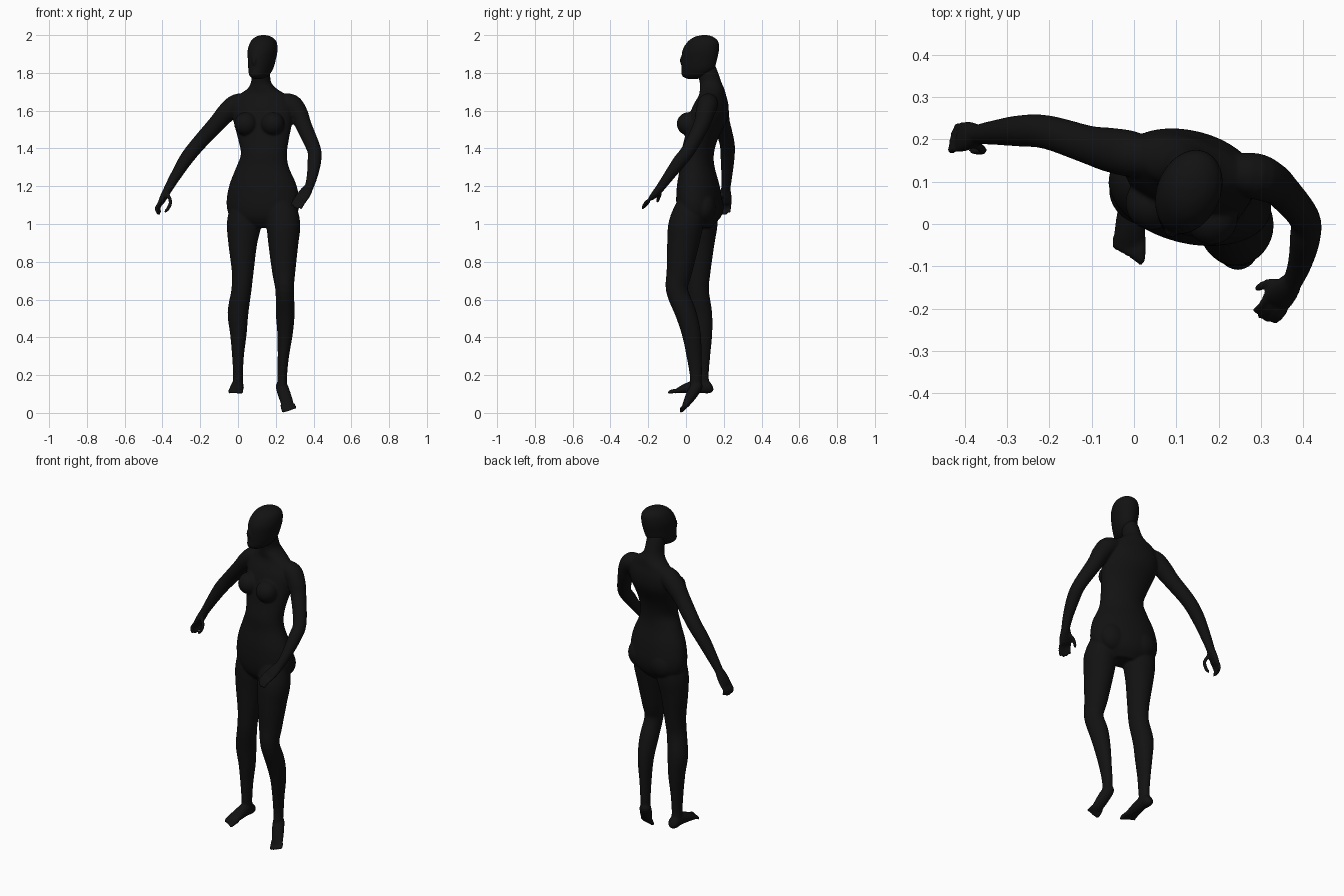
import bpy, bmesh
from math import sin, cos, tau
from mathutils import Vector as V, Matrix

black = bpy.data.materials.new("black")
black.diffuse_color = (0.006, 0.006, 0.006, 1)


def spline(p, steps=4):
    """Catmull-Rom through tuples of any length."""
    out = []
    for i in range(len(p) - 1):
        a, b, c, d = p[max(i - 1, 0)], p[i], p[i + 1], p[min(i + 2, len(p) - 1)]
        for s in range(steps):
            t = s / steps
            out.append([0.5 * (2 * q + (r - o) * t + (2 * o - 5 * q + 4 * r - e) * t * t
                               + (3 * q - o - 3 * r + e) * t ** 3)
                        for o, q, r, e in zip(a, b, c, d)])
    return out + [list(p[-1])]


def tube(bm, pts, side=(1, 0, 0), n=24, flat=False):
    """Loft of ellipses; each point is x, y, z, half width, half depth."""
    pts = spline([p if len(p) == 5 else (*p, p[3]) for p in pts])
    rings = []
    for i, p in enumerate(pts):
        t = V(pts[min(i + 1, len(pts) - 1)][:3]) - V(pts[max(i - 1, 0)][:3])
        t = V((0, 0, 1)) if flat else t.normalized()
        u = V(side)
        u = (u - t * u.dot(t)).normalized()
        v = t.cross(u)
        a, b = max(p[3], 0.002), max(p[4], 0.002)
        rings.append([bm.verts.new(V(p[:3]) + u * a * cos(tau * k / n) + v * b * sin(tau * k / n))
                      for k in range(n)])
    for r, s in zip(rings, rings[1:]):
        for k in range(n):
            bm.faces.new((r[k], r[(k + 1) % n], s[(k + 1) % n], s[k]))
    bm.faces.new(rings[0][::-1])
    bm.faces.new(rings[-1])


def ball(bm, c, r):
    m = Matrix.Translation(c) @ Matrix.Diagonal((*r, 1))
    bmesh.ops.create_uvsphere(bm, u_segments=24, v_segments=16, radius=1, matrix=m)


def digit(bm, pts, r):
    """Finger or toe with a rounded tip."""
    p = [(*q, r) for q in pts]
    tip = V(pts[-1]) + (V(pts[-1]) - V(pts[-2])).normalized() * r
    tube(bm, p[:-1] + [(*pts[-1], r * 0.85), (*tip, 0.002)], (0.6, 0.8, 0.1), 10)


def hand(bm, wrist, knuckle, across, bend, tip, thumb):
    w, k, ac = V(wrist), V(knuckle), V(across).normalized()
    m = w.lerp(k, 0.5)
    tube(bm, [(*w, .024, .022), (*m, .034, .02), (*k, .037, .014), (*(k + (k - w) * .12), .03, .006)], ac)
    for i in range(4):
        b = k + ac * (i - 1.5) * 0.019
        s = (0.9, 1, 1, 0.85)[i]
        digit(bm, [b, b + V(bend) * s, b + V(tip) * s], 0.0085)
    digit(bm, thumb, 0.010)


def finish(bm, name, voxel):
    bmesh.ops.recalc_face_normals(bm, faces=bm.faces)
    me = bpy.data.meshes.new(name)
    bm.to_mesh(me)
    bm.free()
    me.materials.append(black)
    ob = bpy.data.objects.new(name, me)
    bpy.context.collection.objects.link(ob)
    for f in me.polygons:
        f.use_smooth = True
    rm = ob.modifiers.new("fuse", 'REMESH')
    rm.mode, rm.voxel_size, rm.use_smooth_shade = 'VOXEL', voxel, True
    sm = ob.modifiers.new("soften", 'SMOOTH')
    sm.factor, sm.iterations = 0.5, 4


body = bmesh.new()
yaw = V((0.97, -0.24, 0))      # the trunk is turned a little
front = V((-0.24, -0.97, 0))

# trunk and neck
tube(body, [(.132, .07, .98, .09, .06), (.132, .07, 1.03, .17, .10), (.132, .07, 1.1, .196, .115),
            (.132, .065, 1.2, .183, .108), (.13, .06, 1.3, .142, .088), (.137, .06, 1.37, .124, .085),
            (.135, .08, 1.45, .137, .085), (.132, .115, 1.55, .16, .098), (.132, .13, 1.62, .162, .09),
            (.13, .14, 1.68, .13, .068), (.128, .138, 1.715, .08, .064), (.122, .13, 1.75, .053, .058),
            (.122, .115, 1.8, .048, .056), (.125, .105, 1.84, .045, .05)], yaw, 40, True)

# chest and seat
for s in (-1, 1):
    ball(body, V((.132, .11, 1.53)) + yaw * s * .073 + front * .08, (.062, .064, .062))
    ball(body, V((.132, .07, 1.09)) + yaw * s * .085 - front * .045, (.085, .065, .085))

# arms
tube(body, [(.06, .15, 1.65, .04), (-.005, .165, 1.635, .054), (-.06, .176, 1.59, .052),
            (-.11, .188, 1.535, .045), (-.205, .217, 1.43, .04), (-.27, .22, 1.35, .037),
            (-.33, .216, 1.255, .029), (-.365, .212, 1.195, .024), (-.378, .208, 1.17, .022)], (0, 1, 0))
tube(body, [(.21, .125, 1.65, .04), (.28, .115, 1.635, .054), (.32, .1, 1.585, .05),
            (.348, .08, 1.52, .043), (.402, .015, 1.395, .037), (.404, -.035, 1.33, .036),
            (.393, -.09, 1.255, .029), (.378, -.13, 1.2, .024), (.37, -.145, 1.18, .022)], (1, 0, 0))

# hands
hand(body, (-.368, .211, 1.19), (-.408, .205, 1.115), (0.25, 1, 0),
     (-.02, -.002, -.035), (-.012, -.004, -.062),
     [(-.375, .19, 1.16), (-.357, .175, 1.12), (-.368, .172, 1.085), (-.383, .174, 1.068)])
hand(body, (.376, -.133, 1.195), (.338, -.18, 1.14), (0.75, -0.45, -0.35),
     (-.015, -.027, -.022), (-.032, -.042, -.052),
     [(.35, -.14, 1.17), (.322, -.138, 1.155), (.302, -.146, 1.135), (.293, -.152, 1.12)])

# legs
tube(body, [(.04, .085, 1.1, .08, .08), (.032, .082, 1.0, .091, .085), (.025, .075, .9, .077, .076),
            (.025, .066, .75, .058, .064), (.018, .062, .65, .053, .059), (.0, .078, .53, .055, .06),
            (.002, .085, .42, .044, .054), (.0, .085, .3, .031, .043), (.0, .085, .2, .026, .035),
            (-.002, .09, .15, .027, .033), (-.002, .09, .12, .02, .025)], (1, 0, 0), 28)
tube(body, [(.225, .03, 1.1, .08, .08), (.24, .0, 1.0, .09, .092), (.24, -.015, .9, .08, .085),
            (.242, -.035, .75, .062, .068), (.247, -.048, .65, .049, .058), (.25, -.002, .53, .05, .056),
            (.249, .028, .42, .041, .05), (.24, .043, .3, .03, .04), (.234, .052, .2, .026, .032),
            (.234, .048, .14, .024, .028), (.238, .04, .11, .01, .01)], (1, 0, 0), 28)

# feet
tube(body, [(.0, .143, .135, .01, .012), (.0, .125, .133, .03, .03), (-.002, .07, .143, .031, .038),
            (-.008, .0, .13, .036, .026), (-.013, -.045, .117, .037, .014), (-.013, -.06, .113, .03, .008)])
tube(body, [(.226, .074, .165, .01, .012), (.229, .063, .148, .03, .028), (.243, .035, .105, .034, .031),
            (.26, .006, .055, .033, .021), (.267, -.008, .033, .031, .014), (.27, -.015, .025, .024, .008)])

# toes
for i in range(5):
    x, l, r = (i - 2) * .0155, i * .009, .0075 + .001 * i
    digit(body, [(-.013 + x, -.03, .118), (-.014 + x, -.052 - l * .5, .115), (-.015 + x, -.052 - l, .109)], r)
    digit(body, [(.266 - x, .0, .045), (.269 - x, -.012, .034 - l * .3), (.273 - x, -.027, .027 - l * .5)], r)
finish(body, "body", 0.006)

# head, turned slightly to one side
head = bmesh.new()
tube(head, [(.105, .035, 1.768, .02, .03), (.11, .045, 1.785, .045, .07), (.12, .062, 1.82, .06, .09),
            (.126, .07, 1.87, .069, .098), (.13, .078, 1.92, .075, .1), (.135, .09, 1.965, .066, .084),
            (.135, .095, 1.99, .042, .052), (.135, .098, 2.0, .012, .015)], (.92, -.39, 0), 36, True)
ball(head, (.086, -.016, 1.865), (.014, .016, .03))
finish(head, "head", 0.006)
